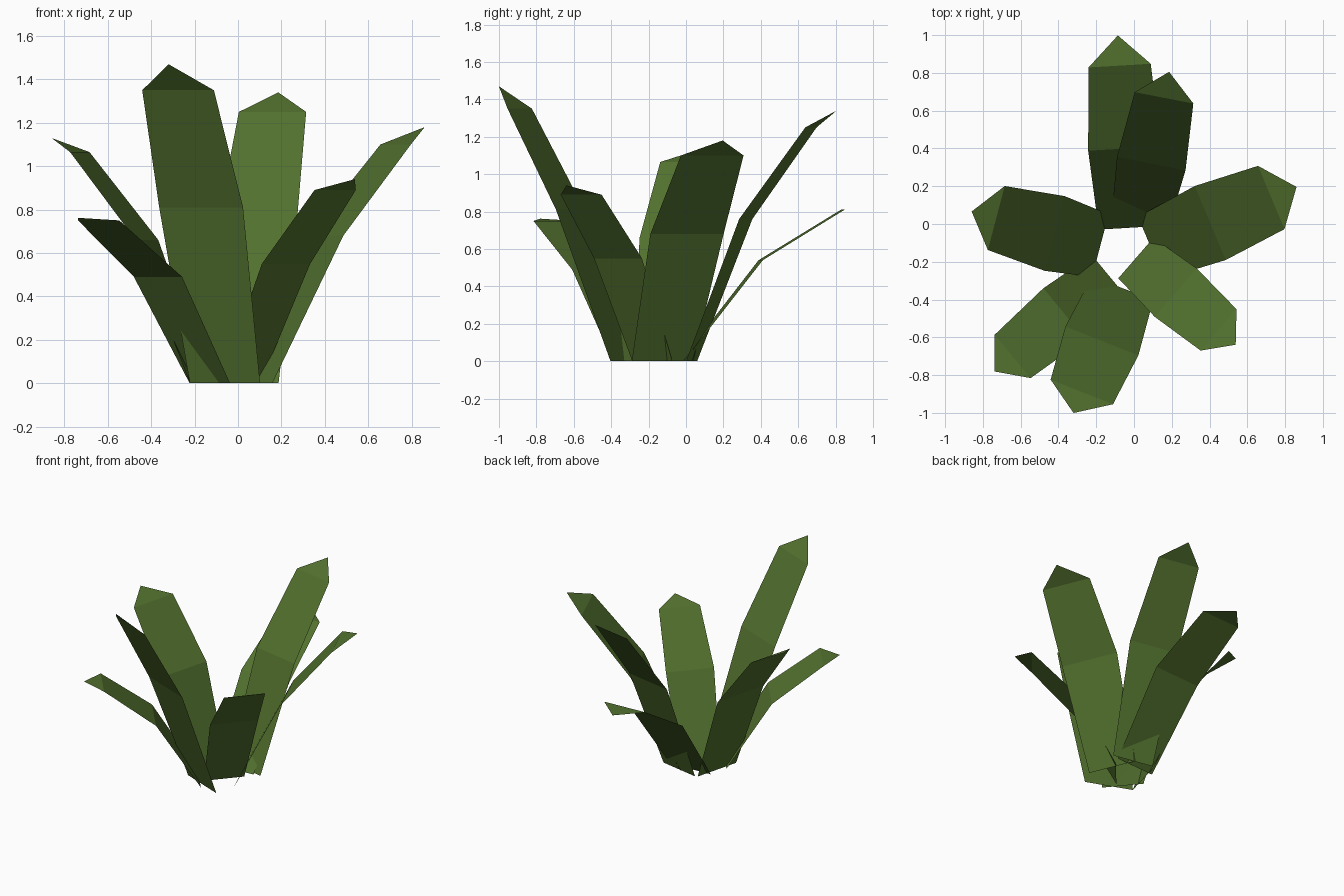
import bpy, bmesh
from math import cos, sin, radians
from mathutils import Vector

cube = bpy.data.objects.get("Cube")
if cube:
    bpy.data.objects.remove(cube, do_unlink=True)

# Single leaf colour
leaf_green = bpy.data.materials.new("leaf_green")
leaf_green.use_nodes = True
colour = (0.085, 0.165, 0.028, 1.0)
leaf_green.diffuse_color = colour
shader = leaf_green.node_tree.nodes["Principled BSDF"]
shader.inputs["Base Color"].default_value = colour
shader.inputs["Roughness"].default_value = 0.9

# Widths at root, bend and shoulder, relative to the shoulder width
TAPER = (0.98, 1.17, 1.0)


def make_leaf(name, root, heading, width, profile):
    """Folded blade: three level cross edges closed by a pointed tip.

    profile holds (outward, up) distances from the root
    for the bend, the shoulder and the tip.
    """
    angle = radians(heading)
    outward = Vector((cos(angle), sin(angle), 0))
    across = Vector((outward.y, -outward.x, 0))
    up = Vector((0, 0, 1))
    origin = Vector((root[0], root[1], 0))

    bend, shoulder, point = [origin + outward * r + up * z for r, z in profile]
    bm = bmesh.new()

    # Paired edge points along the blade
    rows = []
    for centre, taper in zip((origin, bend, shoulder), TAPER):
        half = across * (width * taper / 2)
        rows.append((bm.verts.new(centre - half), bm.verts.new(centre + half)))

    # Two flat panels and the triangular tip
    for (left, right), (next_left, next_right) in zip(rows, rows[1:]):
        bm.faces.new((left, right, next_right, next_left))
    bm.faces.new((rows[-1][0], rows[-1][1], bm.verts.new(point)))

    mesh = bpy.data.meshes.new(name)
    bm.to_mesh(mesh)
    bm.free()
    mesh.materials.append(leaf_green)
    leaf = bpy.data.objects.new(name, mesh)
    bpy.context.collection.objects.link(leaf)
    return leaf


# Leaves around the rosette: root, heading, width, profile
make_leaf("front_leaf", (-0.06, -0.34), 248.5, 0.355,
          [(0.3, 0.81), (0.59, 1.35), (0.71, 1.47)])
make_leaf("front_left_leaf", (0.01, -0.18), -41, 0.29,
          [(0.28, 0.55), (0.58, 0.89), (0.7, 0.94)])
make_leaf("left_leaf", (0.09, -0.126), 22.7, 0.363,
          [(0.34, 0.68), (0.69, 1.1), (0.835, 1.18)])
make_leaf("back_left_leaf", (0.035, 0.03), 79, 0.316,
          [(0.295, 0.76), (0.65, 1.25), (0.79, 1.34)])
make_leaf("back_leaf", (-0.025, -0.02), 93.4, 0.33,
          [(0.42, 0.54), (0.86, 0.81), (1.02, 0.81)])
make_leaf("right_leaf", (-0.178, -0.114), 165.2, 0.35,
          [(0.25, 0.66), (0.57, 1.065), (0.705, 1.13)])
make_leaf("front_right_leaf", (-0.13, -0.277), 219.6, 0.298,
          [(0.31, 0.49), (0.665, 0.75), (0.79, 0.762)])
